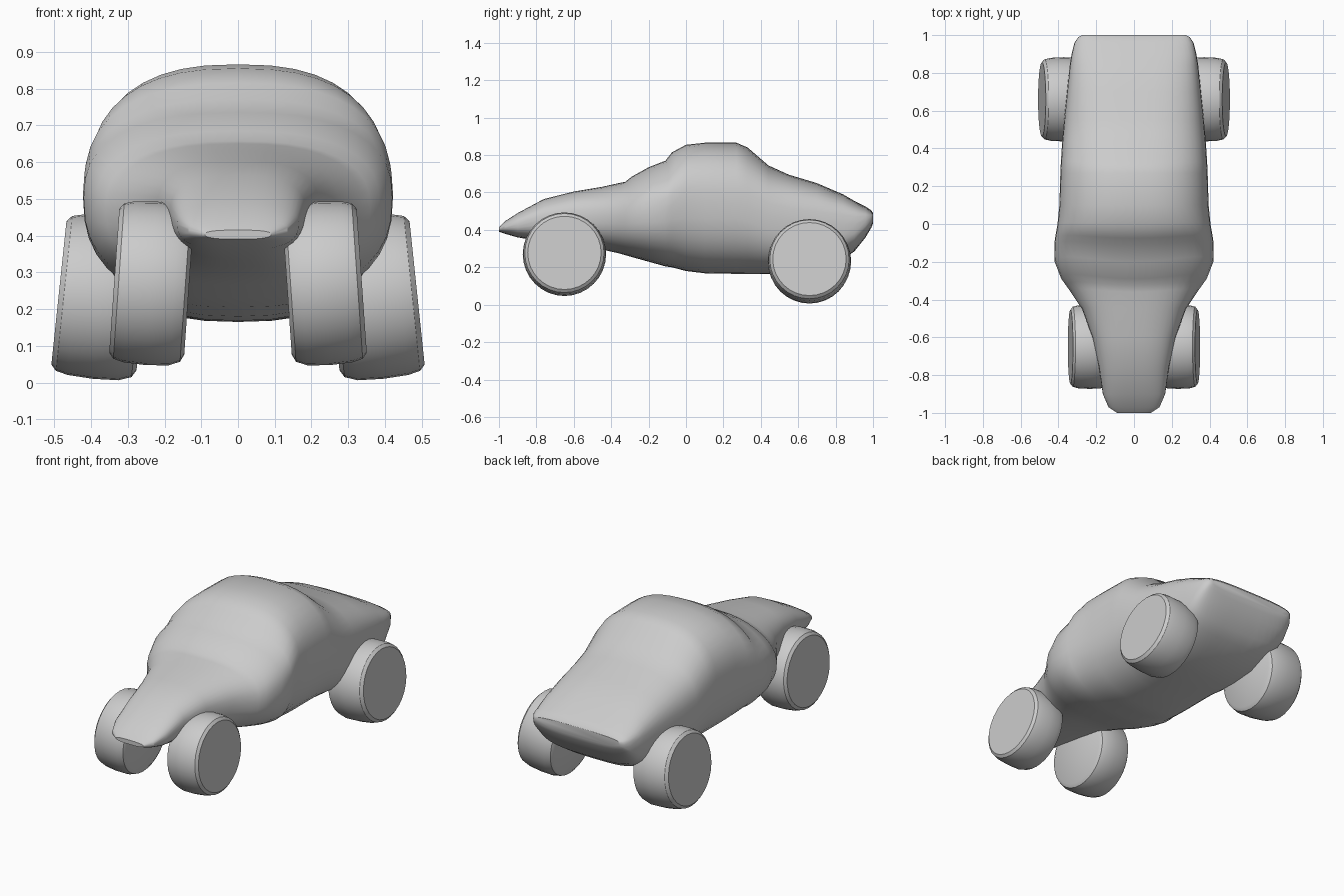
import bpy, bmesh, math
from mathutils import Matrix

if "Cube" in bpy.data.objects:
    bpy.data.objects.remove(bpy.data.objects["Cube"])

# Body stations: y, top z, bottom z, half width, section exponent
STATIONS = [
    (-1.00, .415, .39, .09, 2.6), (-.97, .445, .38, .135, 2.6),
    (-.90, .49, .36, .165, 2.6), (-.76, .565, .335, .185, 2.6),
    (-.60, .605, .315, .22, 2.6), (-.45, .63, .295, .275, 2.5),
    (-.36, .65, .275, .335, 2.5), (-.325, .657, .265, .36, 2.5),
    (-.29, .685, .255, .385, 2.5), (-.20, .735, .23, .42, 2.5),
    (-.11, .77, .205, .422, 2.5), (-.075, .815, .20, .418, 2.5),
    (0, .855, .18, .405, 2.5), (.10, .866, .168, .395, 2.5),
    (.27, .866, .165, .39, 2.5), (.33, .84, .165, .387, 2.5),
    (.44, .745, .165, .38, 2.6), (.55, .695, .17, .37, 2.8),
    (.70, .65, .185, .355, 3), (.84, .59, .245, .34, 3.2),
    (.90, .555, .285, .33, 3.4), (.96, .525, .36, .315, 3.2),
    (.99, .505, .41, .295, 3), (1.00, .49, .435, .275, 3)]
SEG = 40


def new_object(name, bm):
    bmesh.ops.recalc_face_normals(bm, faces=bm.faces)
    mesh = bpy.data.meshes.new(name)
    bm.to_mesh(mesh)
    bm.free()
    ob = bpy.data.objects.new(name, mesh)
    bpy.context.collection.objects.link(ob)
    bpy.ops.object.select_all(action='DESELECT')
    bpy.context.view_layer.objects.active = ob
    ob.select_set(True)
    bpy.ops.object.shade_smooth_by_angle(angle=math.radians(32))
    return ob


def skin(bm, rings):
    for a, b in zip(rings, rings[1:]):
        for i in range(len(a)):
            j = (i + 1) % len(a)
            bm.faces.new((a[i], a[j], b[j], b[i]))
    bm.faces.new(rings[0])
    bm.faces.new(rings[-1])


# Body shell lofted through the stations; windscreen creases sweep back at the sides
bm = bmesh.new()
rings = []
for y, top, bot, w, n in STATIONS:
    mid = bot + .54 * (top - bot)
    ring = []
    for i in range(SEG):
        a = math.tau * i / SEG
        c, s = math.cos(a), math.sin(a)
        x = math.copysign(abs(c) ** (2 / n), c) * w
        h = (top - mid) if s > 0 else (mid - bot)
        z = mid + math.copysign(abs(s) ** (2 / n), s) * h
        sweep = 0
        if s > 0:
            sweep = .07 * (x / w) ** 2 * s * max(0, 1 - abs(y + .22) / .3)
        ring.append(bm.verts.new((x, y + sweep, z)))
    rings.append(ring)
skin(bm, rings)
new_object("body", bm)


# Wheels: revolved rounded tyre profile, leaning inward at the top
def wheel(name, x, y, z, radius, half, lean, side):
    profile = [(-1, .84), (-.9, .93), (-.6, .985), (0, 1),
               (.6, .985), (.88, .95), (1, .88)]
    bm = bmesh.new()
    rings = []
    for px, pr in profile:
        rings.append([bm.verts.new((px * half, pr * radius * math.cos(math.tau * k / 32),
                                    pr * radius * math.sin(math.tau * k / 32)))
                      for k in range(32)])
    skin(bm, rings)
    bmesh.ops.transform(bm, matrix=Matrix.Translation((x, y, z)) @
                        Matrix.Rotation(-math.radians(lean), 4, 'Y'), verts=bm.verts)
    if side < 0:
        bmesh.ops.scale(bm, vec=(-1, 1, 1), verts=bm.verts)
    new_object(name, bm)


for side, label in ((1, "right"), (-1, "left")):
    wheel("front_wheel_" + label, .235, -.65, .27, .223, .102, 4, side)
    wheel("rear_wheel_" + label, .372, .66, .232, .223, .116, 6, side)
